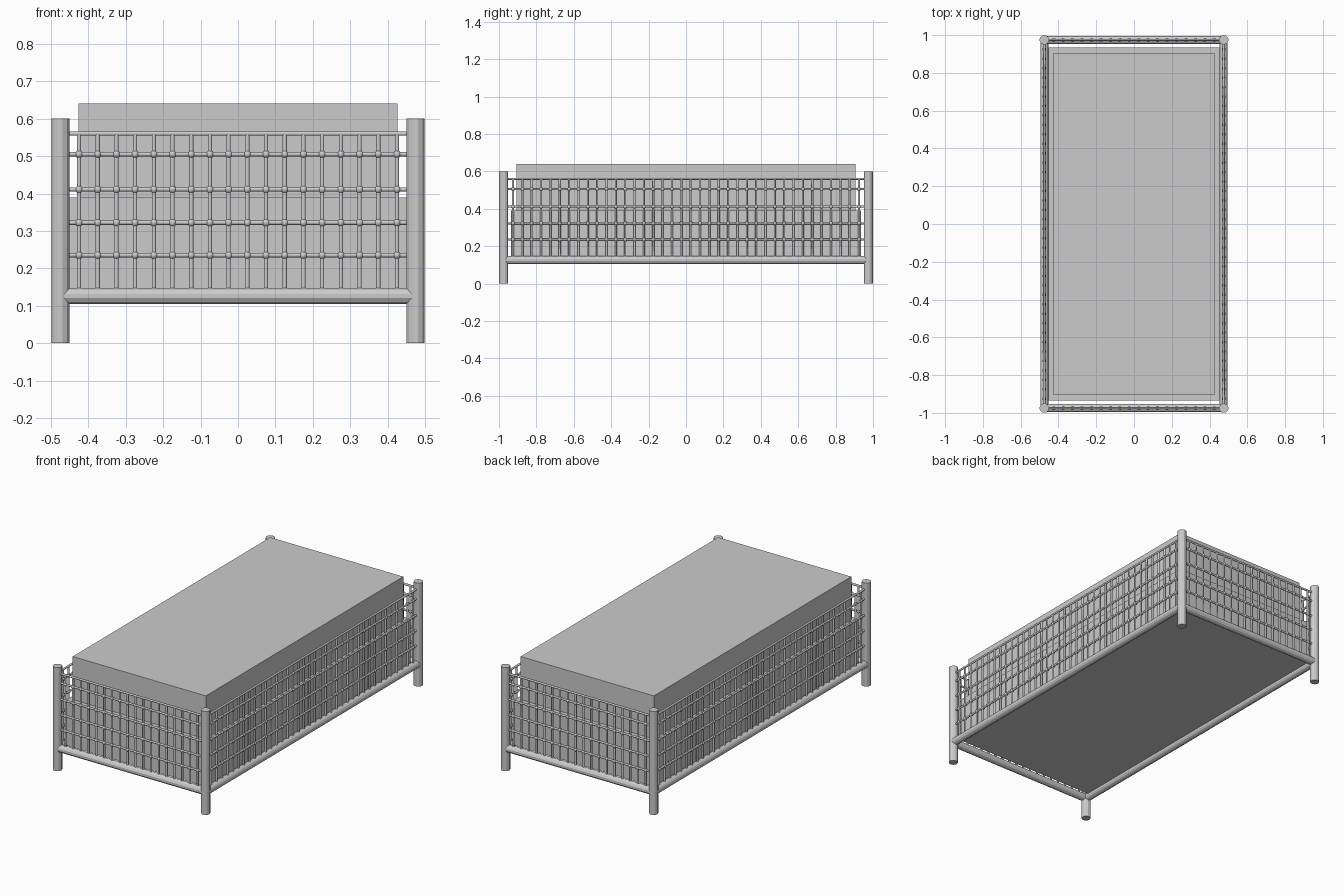
import bpy, bmesh, math
from mathutils import Vector, Matrix

if "Cube" in bpy.data.objects:
    bpy.data.objects.remove(bpy.data.objects["Cube"])

PX, PY = 0.475, 0.975          # post centres
ROWS = [0.235, 0.322, 0.411, 0.505, 0.560]


def finish(bm, name, smooth=None):
    me = bpy.data.meshes.new(name)
    bm.to_mesh(me)
    bm.free()
    ob = bpy.data.objects.new(name, me)
    bpy.context.collection.objects.link(ob)
    if smooth:
        bpy.context.view_layer.objects.active = ob
        ob.select_set(True)
        bpy.ops.object.shade_smooth_by_angle(angle=math.radians(smooth))
        ob.select_set(False)
    return ob


def rod(bm, a, b, r, n):
    a, b = Vector(a), Vector(b)
    d = b - a
    rot = d.to_track_quat('Z', 'Y').to_matrix().to_4x4()
    spin = Matrix.Rotation(math.pi / n, 4, 'Z')
    bmesh.ops.create_cone(bm, cap_ends=True, segments=n, radius1=r, radius2=r,
                          depth=d.length,
                          matrix=Matrix.Translation((a + b) / 2) @ rot @ spin)


def box(name, lo, hi):
    bm = bmesh.new()
    lo, hi = Vector(lo), Vector(hi)
    bmesh.ops.create_cube(bm, size=1, matrix=Matrix.Translation((lo + hi) / 2)
                          @ Matrix.Diagonal((*(hi - lo), 1)))
    return finish(bm, name)


def lattice(name, count, half, place):
    """Net of round rods with a knot at each crossing; place(u, z) gives a point."""
    bm = bmesh.new()
    us = [(i - (count - 1) / 2) * 0.05 for i in range(count)]
    for z in ROWS:
        rod(bm, place(-half, z), place(half, z), 0.006, 8)
    for u in us:
        rod(bm, place(u, 0.135), place(u, ROWS[-1]), 0.006, 8)
        for z in ROWS[:-1]:
            bmesh.ops.create_uvsphere(bm, u_segments=8, v_segments=6, radius=0.0105,
                                      matrix=Matrix.Translation(place(u, z)))
    return finish(bm, name, 50)


# corner posts
for sx, lr in ((-1, "left"), (1, "right")):
    for sy, fb in ((-1, "front"), (1, "back")):
        bm = bmesh.new()
        rod(bm, (sx * PX, sy * PY, 0), (sx * PX, sy * PY, 0.6), 0.025, 12)
        finish(bm, f"{fb}_{lr}_post")

# bottom rails and lattice panels on all four sides
for s, fb, lr in ((-1, "front", "left"), (1, "back", "right")):
    bm = bmesh.new()
    rod(bm, (-PX, s * PY, 0.126), (PX, s * PY, 0.126), 0.022, 12)
    finish(bm, f"{fb}_rail")
    bm = bmesh.new()
    rod(bm, (s * PX, -PY, 0.126), (s * PX, PY, 0.126), 0.022, 12)
    finish(bm, f"{lr}_rail")
    lattice(f"{fb}_lattice", 18, 0.465, lambda u, z, s=s: Vector((u, s * PY, z)))
    lattice(f"{lr}_lattice", 38, 0.965, lambda u, z, s=s: Vector((s * PX, u, z)))

# base box and mattress
box("bed_base", (-0.453, -0.935, 0.13), (0.453, 0.935, 0.39))
box("mattress", (-0.427, -0.905, 0.39), (0.427, 0.905, 0.64))
